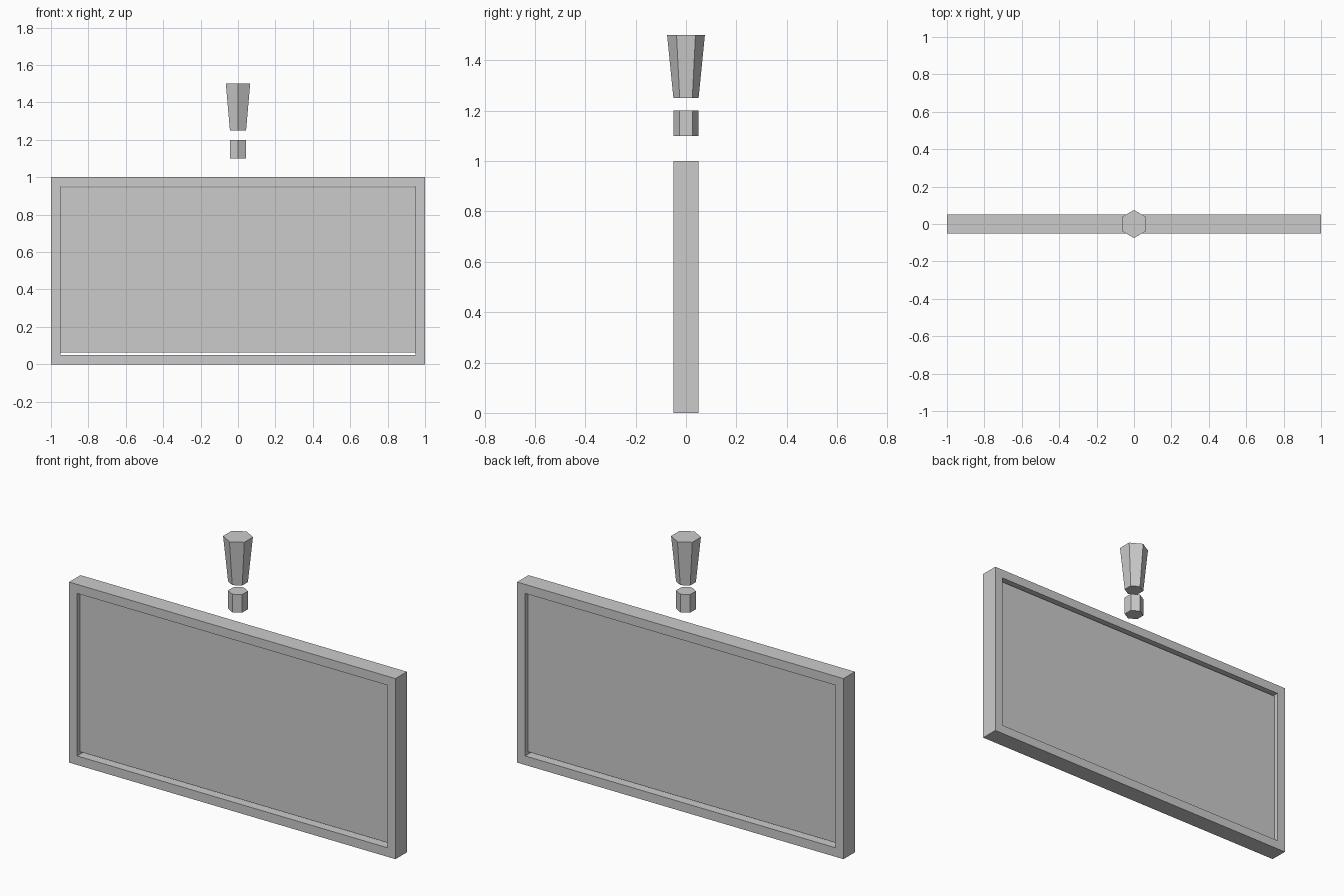
import bpy, bmesh

if "Cube" in bpy.data.objects:
    bpy.data.objects.remove(bpy.data.objects["Cube"])


def finish(bm, name):
    bmesh.ops.recalc_face_normals(bm, faces=bm.faces)
    mesh = bpy.data.meshes.new(name)
    bm.to_mesh(mesh)
    bm.free()
    obj = bpy.data.objects.new(name, mesh)
    bpy.context.collection.objects.link(obj)
    return obj


def rect_frame(name, half_w, height, border, half_d):
    # Rectangular ring: outer and inner loops on the front and back, bridged
    bm = bmesh.new()

    def loop(inset, y):
        x, lo, hi = half_w - inset, inset, height - inset
        return [bm.verts.new((px, y, pz))
                for px, pz in ((-x, lo), (x, lo), (x, hi), (-x, hi))]

    loops = [loop(0, -half_d), loop(0, half_d),
             loop(border, half_d), loop(border, -half_d)]
    for a, b in zip(loops, loops[1:] + loops[:1]):
        for i in range(4):
            j = (i + 1) % 4
            bm.faces.new((a[i], a[j], b[j], b[i]))
    return finish(bm, name)


def box(name, size, z):
    bm = bmesh.new()
    bmesh.ops.create_cube(bm, size=1)
    bmesh.ops.scale(bm, vec=size, verts=bm.verts)
    obj = finish(bm, name)
    obj.location.z = z
    return obj


def hex_taper(name, r_bottom, r_top, z0, z1):
    bm = bmesh.new()
    bmesh.ops.create_cone(bm, cap_ends=True, segments=6, radius1=r_bottom,
                          radius2=r_top, depth=z1 - z0)
    obj = finish(bm, name)
    obj.location.z = (z0 + z1) / 2
    return obj


# Border and recessed panel, with thin gaps above and below the panel
rect_frame("sign_frame", 1.0, 1.0, 0.05, 0.05)
box("sign_panel", (1.9, 0.05, 0.88), 0.504)

# Floating exclamation mark: dot and flared stroke
hex_taper("mark_dot", 0.05, 0.05, 1.1, 1.2)
hex_taper("mark_stroke", 0.05, 0.075, 1.25, 1.5)
